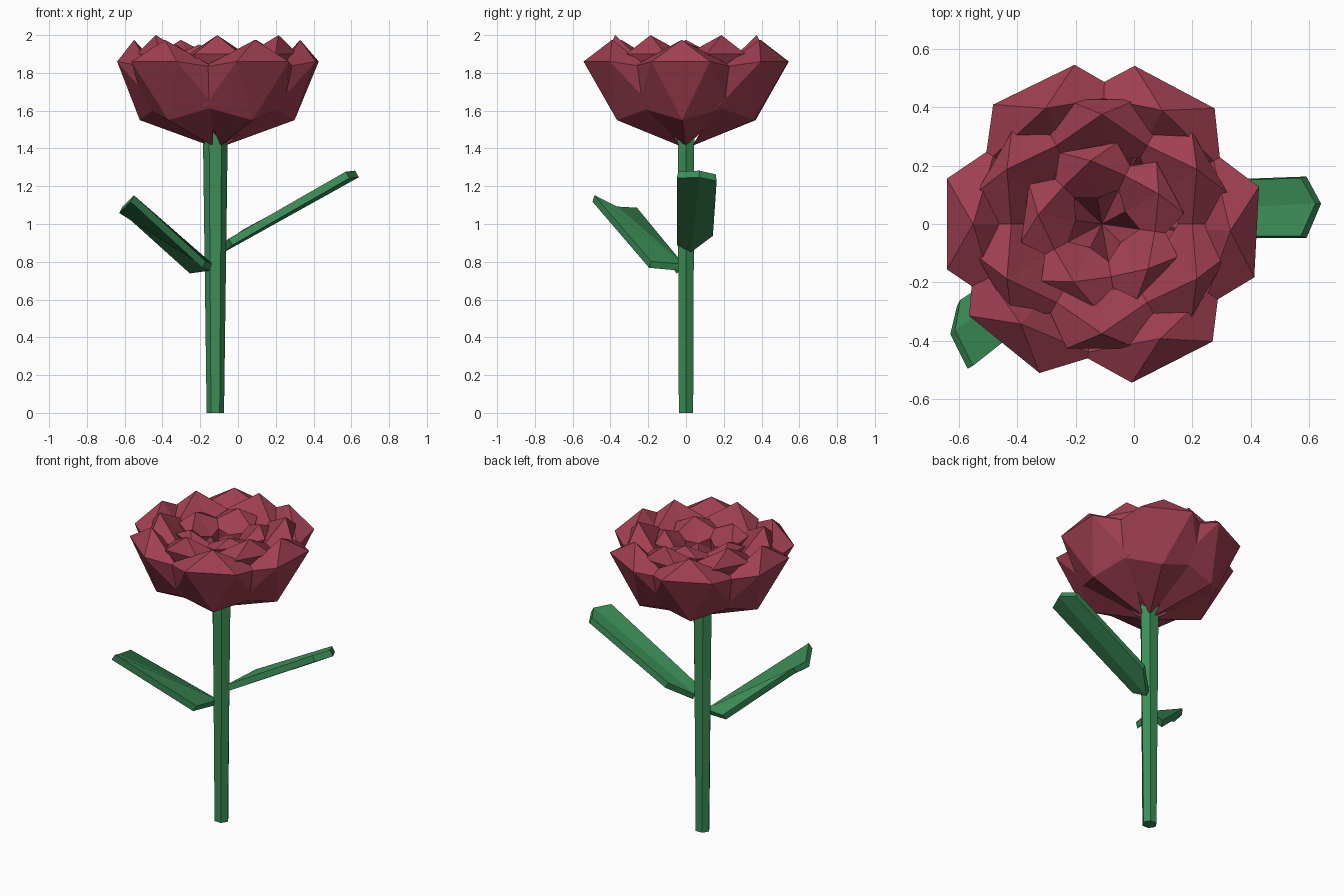
import bpy
import math

if "Cube" in bpy.data.objects:
    bpy.data.objects.remove(bpy.data.objects["Cube"])

CX = -0.11  # flower axis


def material(name, rgb):
    m = bpy.data.materials.new(name)
    m.diffuse_color = (*rgb, 1)
    m.use_nodes = True
    m.node_tree.nodes["Principled BSDF"].inputs["Base Color"].default_value = m.diffuse_color
    return m


red = material("petal_red", (0.35, 0.05, 0.085))
green = material("leaf_green", (0.045, 0.27, 0.095))


def mesh_object(name, verts, faces, mat):
    me = bpy.data.meshes.new(name)
    me.from_pydata(verts, [], faces)
    me.materials.append(mat)
    ob = bpy.data.objects.new(name, me)
    bpy.context.collection.objects.link(ob)
    return ob


# Closed, folded petal: local points are (radius, sideways, height)
PETAL_FACES = [
    (0, 8, 1), (0, 1, 9),                                    # underside
    (1, 8, 4), (8, 2, 4), (1, 5, 9), (9, 5, 3), (1, 4, 5),   # outer wall
    (4, 6, 5), (2, 6, 4), (3, 5, 6),                         # folded rim
    (0, 7, 8), (8, 7, 2), (0, 9, 7), (9, 3, 7), (2, 7, 6), (3, 6, 7),  # inside
]


def petal_ring(name, angles, base, low, side, flank, corner, tip, dent):
    def mirror(p):
        return (p[0], -p[1], p[2])

    pts = [(base[0], 0, base[1]), (low[0], 0, low[1]), flank, mirror(flank),
           corner, mirror(corner), (tip[0], 0, tip[1]), (dent[0], 0, dent[1]),
           side, mirror(side)]
    for i, deg in enumerate(angles):
        c, s = math.cos(math.radians(deg)), math.sin(math.radians(deg))
        verts = [(CX + r * c - t * s, r * s + t * c, z) for r, t, z in pts]
        mesh_object(f"{name}_{i + 1}", verts, PETAL_FACES, red)


petal_ring("outer_petal", (-3, 62, 116, 180, 231, 297), (0.04, 1.415), (0.41, 1.55),
           (0.32, 0.24, 1.62), (0.36, 0.27, 1.83),
           (0.53, 0.155, 1.86), (0.44, 1.975), (0.30, 1.82))
petal_ring("middle_petal", [30 + 60 * i for i in range(6)], (0.03, 1.46), (0.33, 1.62),
           (0.25, 0.19, 1.68), (0.23, 0.21, 1.86),
           (0.425, 0.12, 1.90), (0.375, 2.0), (0.22, 1.84))
petal_ring("inner_petal", [28 + 72 * i for i in range(5)], (0.0, 1.64), (0.20, 1.70),
           (0.13, 0.13, 1.74), (0.12, 0.15, 1.87),
           (0.265, 0.10, 1.90), (0.22, 1.95), (0.09, 1.83))

# Stem: six-sided, widening upwards
verts = []
for x, rx, ry, z in ((-0.12, 0.046, 0.038, 0.0), (-0.12, 0.066, 0.044, 1.5)):
    for k in range(6):
        a = k * math.pi / 3
        verts.append((x + rx * math.cos(a), ry * math.sin(a) / 0.866, z))
faces = [(k, (k + 1) % 6, 6 + (k + 1) % 6, 6 + k) for k in range(6)]
faces += [tuple(range(5, -1, -1)), tuple(range(6, 12))]
mesh_object("stem", verts, faces, green)


# Leaves: base, side, side end, tip, side end, side; folded along the midrib
def leaf(name, pts):
    ob = mesh_object(name, pts, [(0, 1, 2, 3), (0, 3, 4, 5)], green)
    sol = ob.modifiers.new("thickness", "SOLIDIFY")
    sol.thickness = 0.04
    sol.offset = 0


leaf("right_leaf", [(-0.08, 0.03, 0.87), (-0.04, -0.045, 0.905), (0.58, -0.045, 1.26),
                    (0.63, 0.07, 1.265), (0.58, 0.16, 1.245), (0.04, 0.14, 0.955)])
leaf("left_leaf", [(-0.14, -0.02, 0.77), (-0.18, -0.19, 0.785), (-0.56, -0.49, 1.135),
                   (-0.62, -0.37, 1.075), (-0.60, -0.27, 1.07), (-0.25, -0.04, 0.755)])
